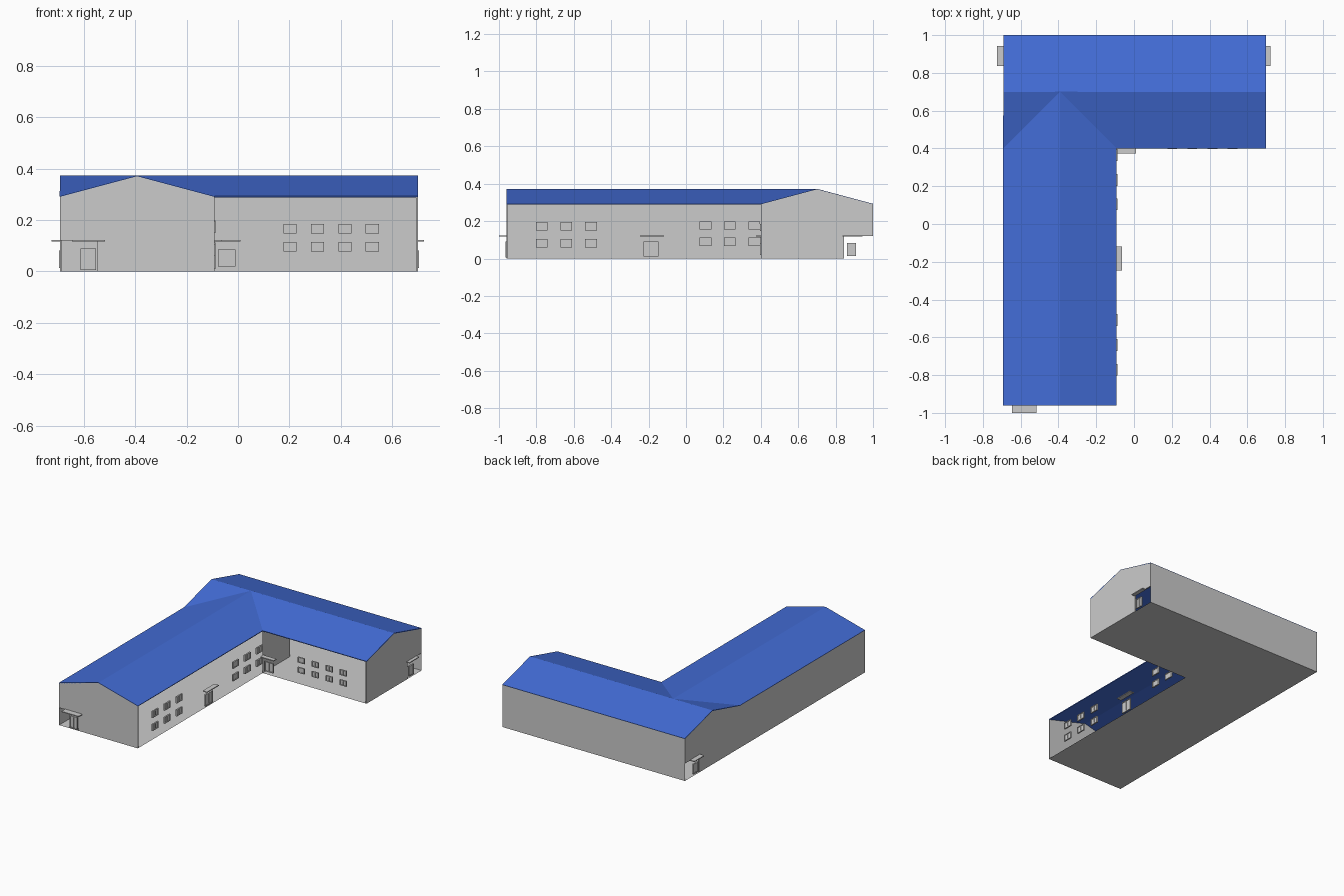
import bpy, bmesh

if "Cube" in bpy.data.objects:
    bpy.data.objects.remove(bpy.data.objects["Cube"])

X0, X1, XI = -0.692, 0.70, -0.092      # outer left, outer right, inner corner
Y0, Y1, YI = -0.96, 1.0, 0.40          # front, back, inner corner
EAVE, RIDGE = 0.29, 0.37
XR, YR = (X0 + XI) / 2, (YI + Y1) / 2  # ridge lines


def add_object(name, bm, mat=None):
    bmesh.ops.recalc_face_normals(bm, faces=bm.faces)
    me = bpy.data.meshes.new(name)
    bm.to_mesh(me)
    bm.free()
    ob = bpy.data.objects.new(name, me)
    bpy.context.collection.objects.link(ob)
    if mat:
        me.materials.append(mat)
    return ob


def plate(name, pts, thick_vec=None):
    """Flat outline, optionally extruded."""
    bm = bmesh.new()
    f = bm.faces.new([bm.verts.new(p) for p in pts])
    if thick_vec:
        r = bmesh.ops.extrude_face_region(bm, geom=[f], use_keep_orig=True)
        vs = [g for g in r['geom'] if isinstance(g, bmesh.types.BMVert)]
        bmesh.ops.translate(bm, vec=thick_vec, verts=vs)
    return add_object(name, bm)


def fitted(name, axis, plane, sign, boxes):
    """Boxes (a0, a1, z0, z1, d0, d1) on a wall plane; d is measured outwards."""
    bm = bmesh.new()
    for a0, a1, z0, z1, d0, d1 in boxes:
        vs = bmesh.ops.create_cube(bm, size=1)['verts']
        for v in vs:
            a = a1 if v.co.x > 0 else a0
            d = plane + sign * (d1 if v.co.y > 0 else d0)
            z = z1 if v.co.z > 0 else z0
            v.co = (d, a, z) if axis == 'x' else (a, d, z)
    return add_object(name, bm)


def framed(a0, a1, z0, z1, t):
    """Pane with surrounding frame and centre mullion."""
    m = (a0 + a1) / 2
    return [(a0 + t, a1 - t, z0 + t, z1 - t, -0.003, 0.0),
            (a0, a0 + t, z0, z1, -0.006, 0.004), (a1 - t, a1, z0, z1, -0.006, 0.004),
            (a0 + t, a1 - t, z0, z0 + t, -0.006, 0.004),
            (a0 + t, a1 - t, z1 - t, z1, -0.006, 0.004),
            (m - t / 2, m + t / 2, z0 + t, z1 - t, -0.003, 0.003)]


# Floor and plain outer walls
plate("floor", [(X0, Y0, 0), (XI, Y0, 0), (XI, YI, 0), (X1, YI, 0), (X1, Y1, 0), (X0, Y1, 0)])
plate("back_wall", [(X0, Y1, 0), (X1, Y1, 0), (X1, Y1, EAVE), (X0, Y1, EAVE)])
plate("left_wall", [(X0, Y0, 0), (X0, YI, 0), (X0, YI, EAVE), (X0, Y0, EAVE)])
plate("inner_partition", [(XI, YI, 0), (XI, YR, 0), (XI, YR, RIDGE), (XI, YI, EAVE)])

# Gable walls, each with an entrance notch in the outer corner
NZ = 0.12
side = [(YI, 0), (0.845, 0), (0.845, NZ), (Y1, NZ), (Y1, EAVE), (YR, RIDGE), (YI, EAVE)]
for name, x, t in (("right_gable", X1, -0.008), ("left_gable", X0, 0.008)):
    plate(name, [(x, y, z) for y, z in side], (t, 0, 0))
front = [(XI, 0), (-0.545, 0), (-0.545, NZ), (X0, NZ), (X0, EAVE), (XR, RIDGE), (XI, EAVE)]
plate("front_gable", [(x, Y0, z) for x, z in front], (0, 0.008, 0))

# Blue cross-gable roof with valleys
blue = bpy.data.materials.new("roof_blue")
blue.diffuse_color = (0.055, 0.15, 0.67, 1)
blue.use_nodes = True
blue.node_tree.nodes["Principled BSDF"].inputs["Base Color"].default_value = blue.diffuse_color
bm = bmesh.new()
P = {k: bm.verts.new(c) for k, c in {
    'W': (X0, YR, RIDGE), 'M': (XR, YR, RIDGE), 'E': (X1, YR, RIDGE),
    'A': (X0, Y1, EAVE), 'B': (X1, Y1, EAVE), 'C': (X1, YI, EAVE),
    'V': (XI, YI, EAVE), 'U': (X0, YI, EAVE),
    'P': (XR, Y0, RIDGE), 'S': (X0, Y0, EAVE), 'T': (XI, Y0, EAVE)}.items()}
for f in ("WMEBA", "MVCE", "WUM", "USPM", "MPTV"):
    bm.faces.new([P[k] for k in f])
roof = add_object("roof", bm, blue)
sol = roof.modifiers.new("thickness", 'SOLIDIFY')
sol.thickness, sol.offset = 0.005, 0

# Windows standing in the open courtyard sides
wins = []
for y0 in (-0.803, -0.672, -0.540):
    for z0 in (0.06, 0.15):
        wins += framed(y0, y0 + 0.063, z0, z0 + 0.045, 0.005)
for y0 in (0.073, 0.202, 0.333):
    for z0 in (0.068, 0.154):
        wins += framed(y0, y0 + 0.063, z0, z0 + 0.044, 0.005)
fitted("long_wing_windows", 'x', XI, 1, wins)
wins = []
for x0 in (0.177, 0.283, 0.39, 0.496):
    for z0 in (0.077, 0.147):
        wins += framed(x0, x0 + 0.051, z0, z0 + 0.037, 0.005)
fitted("back_wing_windows", 'y', YI, -1, wins)

# Doors with flat canopies: wall, door span, door height span, canopy span, canopy depth
doors = (("long_wing", 'x', XI, 1, -0.227, -0.147, 0.01, 0.09, -0.245, -0.118, 0.028),
         ("corner", 'y', YI, -1, -0.077, -0.01, 0.02, 0.085, -0.092, 0.01, 0.026),
         ("front", 'y', Y0, -1, -0.612, -0.552, 0.006, 0.09, -0.645, -0.516, 0.04),
         ("right", 'x', X1, 1, 0.86, 0.91, 0.013, 0.082, 0.837, 0.943, 0.022),
         ("left", 'x', X0, -1, 0.86, 0.91, 0.013, 0.082, 0.837, 0.943, 0.033))
for name, ax, pl, sg, a0, a1, z0, z1, c0, c1, depth in doors:
    fitted(name + "_door", ax, pl, sg, framed(a0, a1, z0, z1, 0.005))
    fitted(name + "_canopy", ax, pl, sg, [(c0, c1, 0.117, 0.123, -0.005, depth)])
